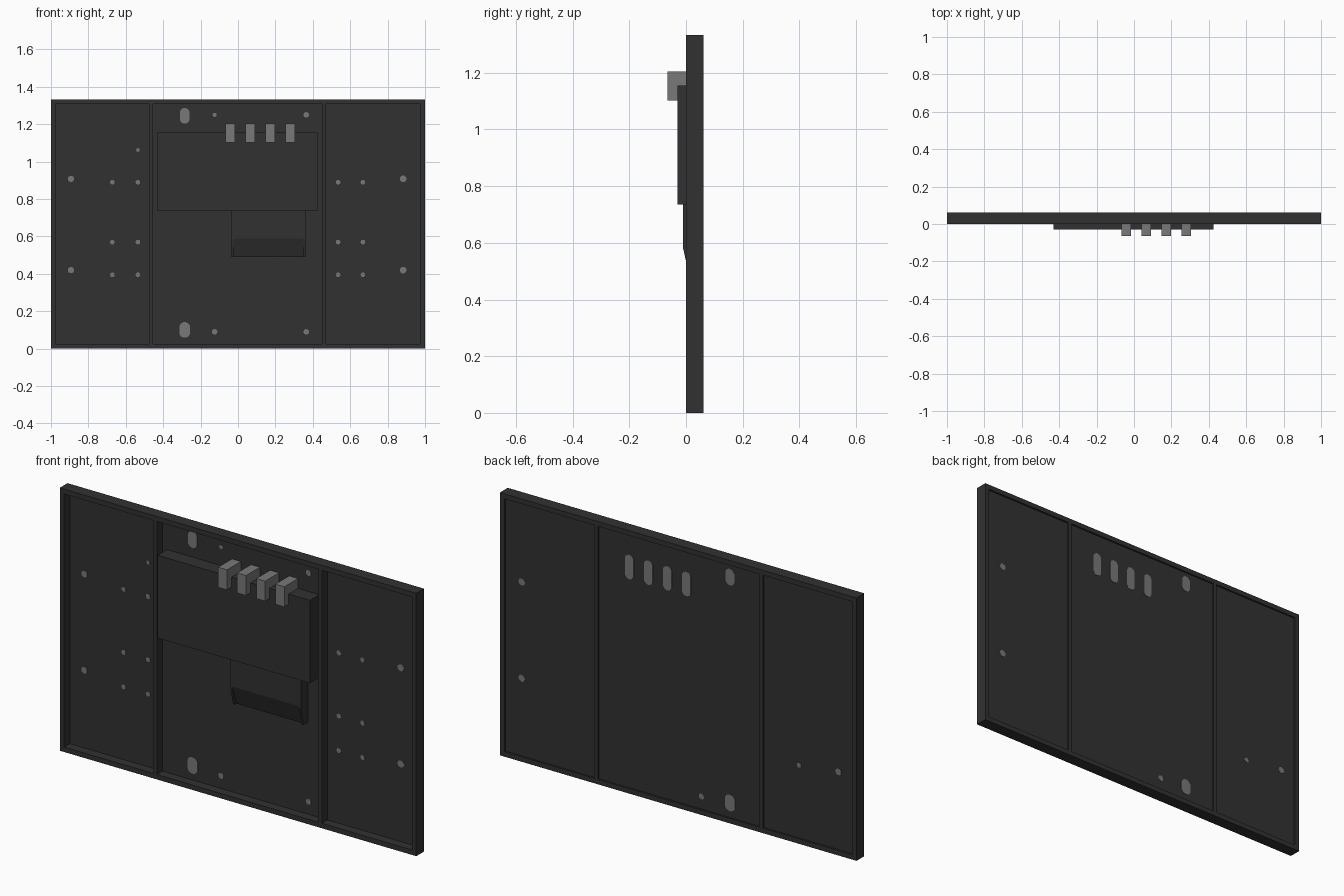
import bpy, bmesh, math

if "Cube" in bpy.data.objects:
    bpy.data.objects.remove(bpy.data.objects["Cube"])


def material(name, value):
    m = bpy.data.materials.new(name)
    m.diffuse_color = (value, value, value, 1)
    m.use_nodes = True
    m.node_tree.nodes["Principled BSDF"].inputs["Base Color"].default_value = m.diffuse_color
    return m


DARK = material("charcoal", 0.031)
GREY = material("mid_grey", 0.19)


def finish(name, bm, mat):
    bmesh.ops.recalc_face_normals(bm, faces=bm.faces)
    me = bpy.data.meshes.new(name)
    bm.to_mesh(me)
    bm.free()
    me.materials.append(mat)
    ob = bpy.data.objects.new(name, me)
    bpy.context.collection.objects.link(ob)
    return ob


def prism(name, points, axis, a, b, mat):
    """Extrude a 2D outline: axis 'x' takes (y, z) points, axis 'y' takes (x, z)."""
    bm = bmesh.new()

    def put(p, d):
        return bm.verts.new((d, p[0], p[1]) if axis == 'x' else (p[0], d, p[1]))

    lo = [put(p, a) for p in points]
    hi = [put(p, b) for p in points]
    bm.faces.new(lo)
    bm.faces.new(hi[::-1])
    n = len(points)
    for i in range(n):
        j = (i + 1) % n
        bm.faces.new((lo[i], lo[j], hi[j], hi[i]))
    return finish(name, bm, mat)


def box(name, x0, x1, y0, y1, z0, z1, mat):
    return prism(name, [(x0, z0), (x1, z0), (x1, z1), (x0, z1)], 'y', y0, y1, mat)


def stud(name, x, z, w, h, y0, y1):
    """Ten-sided stud, stretched upwards into a slot when h > w."""
    s, r = (h - w) / 2, w / 2
    pts = []
    for k in range(12):
        t = math.radians(15 + 30 * k)
        pts.append((x + r * math.cos(t), z + r * math.sin(t) + math.copysign(s, math.sin(t))))
    return prism(name, pts, 'y', y0, y1, GREY)


H, Y0, Y1, RIM = 1.333, 0.0, 0.062, 0.025
PF, PB = 0.045, 0.053          # front and back of the thin sheet

# Outer frame, dividers and sheet
box("frame_left", -1, -1 + RIM, Y0, Y1, 0, H, DARK)
box("frame_right", 1 - RIM, 1, Y0, Y1, 0, H, DARK)
box("frame_bottom", -1 + RIM, 1 - RIM, Y0, Y1, 0, RIM, DARK)
box("frame_top", -1 + RIM, 1 - RIM, Y0, Y1, H - RIM, H, DARK)
box("divider_left", -0.475, -0.455, Y0, Y1, RIM, H - RIM, DARK)
box("divider_right", 0.45, 0.47, Y0, Y1, RIM, H - RIM, DARK)
box("back_sheet", -1 + RIM, 1 - RIM, PF, PB, RIM, H - RIM, DARK)

# Large raised housing
box("upper_housing", -0.43, 0.425, -0.03, PF, 0.735, 1.155, DARK)

# Lower housing: body with a steep lower face between two thin cheeks
prism("lower_housing", [(-0.01, 0.735), (-0.01, 0.59), (0.025, 0.49),
                        (PF, 0.49), (PF, 0.735)], 'x', -0.025, 0.35, DARK)
for side, x0, x1 in (("left", -0.035, -0.025), ("right", 0.35, 0.36)):
    prism("lower_housing_cheek_" + side,
          [(-0.01, 0.735), (-0.01, 0.58), (0.01, 0.49), (PF, 0.49), (PF, 0.735)],
          'x', x0, x1, DARK)

# Four hooks over the housing, each with a slot plate on the back
hook = [(PF, 1.205), (-0.065, 1.205), (-0.065, 1.103), (-0.03, 1.103),
        (-0.03, 1.155), (PF, 1.155)]
for i in range(4):
    x = -0.041 + 0.107 * i
    prism(f"hook_{i + 1}", hook, 'x', x - 0.025, x + 0.025, GREY)
    stud(f"hook_slot_{i + 1}", x, 1.145, 0.05, 0.125, 0.049, PB + 0.002)

# Studs in the sheet: x, z, width, height, visible on the back
studs = [(-0.285, 1.245, 0.052, 0.085, True), (-0.285, 0.1, 0.06, 0.085, True),
         (-0.125, 1.25, 0.022, 0.022, False), (0.365, 1.25, 0.03, 0.03, False),
         (-0.125, 0.09, 0.03, 0.03, True), (0.365, 0.09, 0.03, 0.03, False),
         (-0.535, 1.062, 0.02, 0.02, False)]
for z in (0.42, 0.908):
    studs += [(-0.893, z, 0.034, 0.034, z < 0.5), (0.883, z, 0.036, 0.036, True)]
for z in (0.395, 0.57, 0.89):
    for x in (-0.672, -0.535, 0.535, 0.668):
        studs.append((x, z, 0.025, 0.025, (x, z) == (-0.672, 0.395)))
for i, (x, z, w, h, through) in enumerate(studs):
    stud(f"stud_{i + 1}", x, z, w, h, PF - 0.002, PB + 0.002 if through else PB - 0.002)
